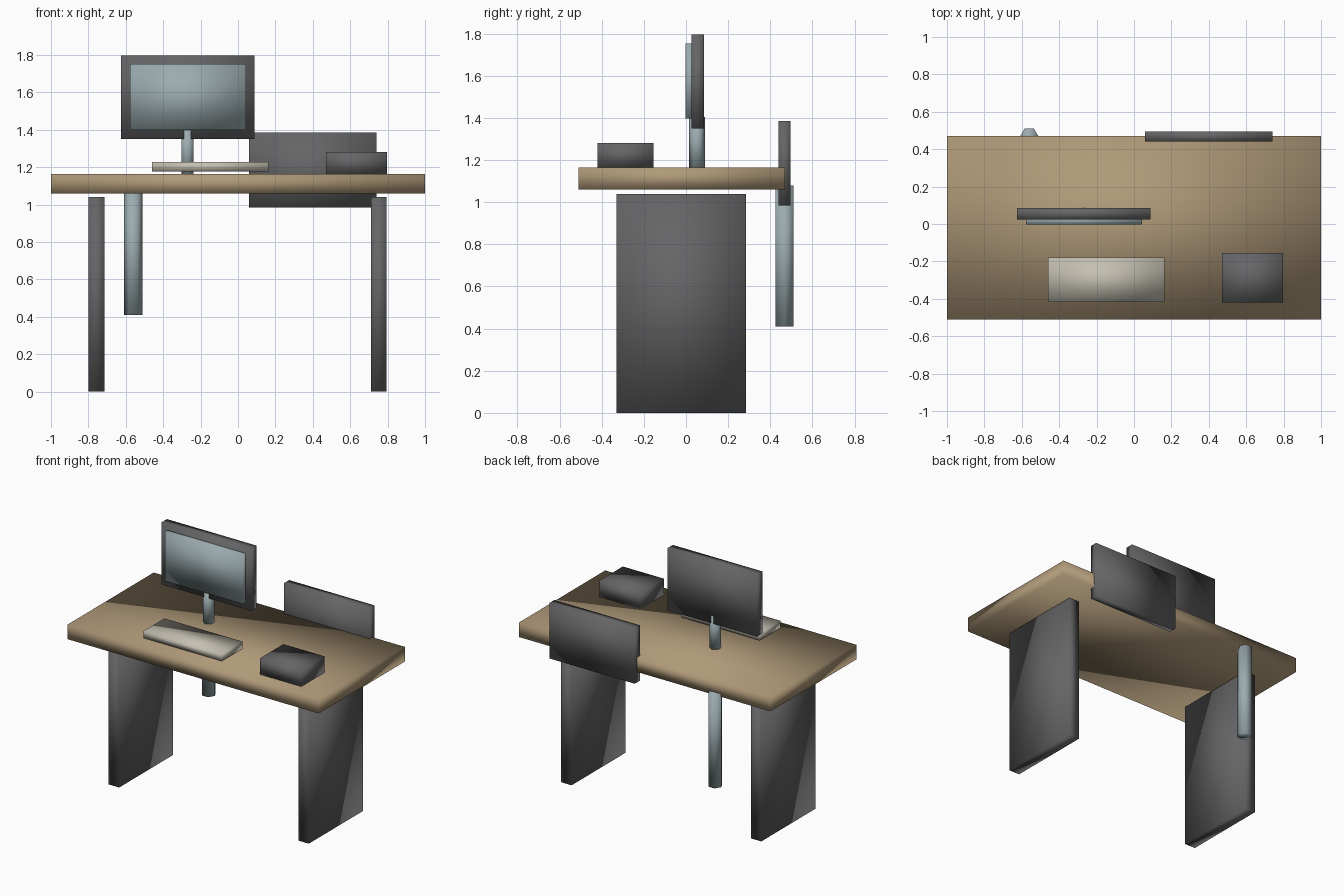
import bpy
import math

if "Cube" in bpy.data.objects:
    bpy.data.objects.remove(bpy.data.objects["Cube"], do_unlink=True)


def make_material(name, rgb):
    mat = bpy.data.materials.new(name)
    mat.use_nodes = True
    colour = (*rgb, 1.0)
    mat.diffuse_color = colour
    mat.node_tree.nodes["Principled BSDF"].inputs["Base Color"].default_value = colour
    return mat


wood = make_material("light wood", (0.43, 0.32, 0.19))
charcoal = make_material("charcoal", (0.13, 0.13, 0.135))
steel = make_material("blue grey", (0.33, 0.41, 0.43))
cream = make_material("cream", (0.55, 0.52, 0.44))


def finish(obj, name, mat):
    obj.name = obj.data.name = name
    obj.data.materials.append(mat)
    # Soft shading runs across the box edges
    for poly in obj.data.polygons:
        poly.use_smooth = True
    return obj


def box(name, mat, x, y, z):
    """Box spanning the given (low, high) ranges."""
    bpy.ops.mesh.primitive_cube_add(size=1)
    obj = bpy.context.object
    spans = (x, y, z)
    for v in obj.data.vertices:
        v.co = [lo + (c + 0.5) * (hi - lo) for c, (lo, hi) in zip(v.co, spans)]
    return finish(obj, name, mat)


def hex_post(name, mat, x, y, z, radius, turn=0.0):
    """Six-sided upright post."""
    bpy.ops.mesh.primitive_cylinder_add(
        vertices=6, radius=radius, depth=z[1] - z[0],
        location=(x, y, sum(z) / 2), rotation=(0, 0, turn))
    return finish(bpy.context.object, name, mat)


# Desk
box("desktop", wood, (-1, 1), (-0.51, 0.47), (1.06, 1.165))
for side, x in (("right", -0.757), ("left", 0.753)):
    box(side + "_leg_panel", charcoal, (x - 0.042, x + 0.042), (-0.33, 0.285), (0, 1.04))

# Rear fittings
box("rear_panel", charcoal, (0.06, 0.74), (0.44, 0.495), (0.985, 1.385))
hex_post("rear_post", steel, -0.56, 0.467, (0.41, 1.08), 0.05, math.pi / 6)

# Monitor
box("monitor_case", charcoal, (-0.625, 0.087), (0.025, 0.085), (1.35, 1.797))
box("monitor_screen", steel, (-0.577, 0.042), (-0.003, 0.04), (1.398, 1.752))
hex_post("monitor_stand", steel, -0.27, 0.052, (1.16, 1.405), 0.0385)

# Items on the desk
box("keyboard", cream, (-0.46, 0.163), (-0.418, -0.18), (1.178, 1.228))
box("desk_box", charcoal, (0.47, 0.797), (-0.42, -0.155), (1.165, 1.282))
